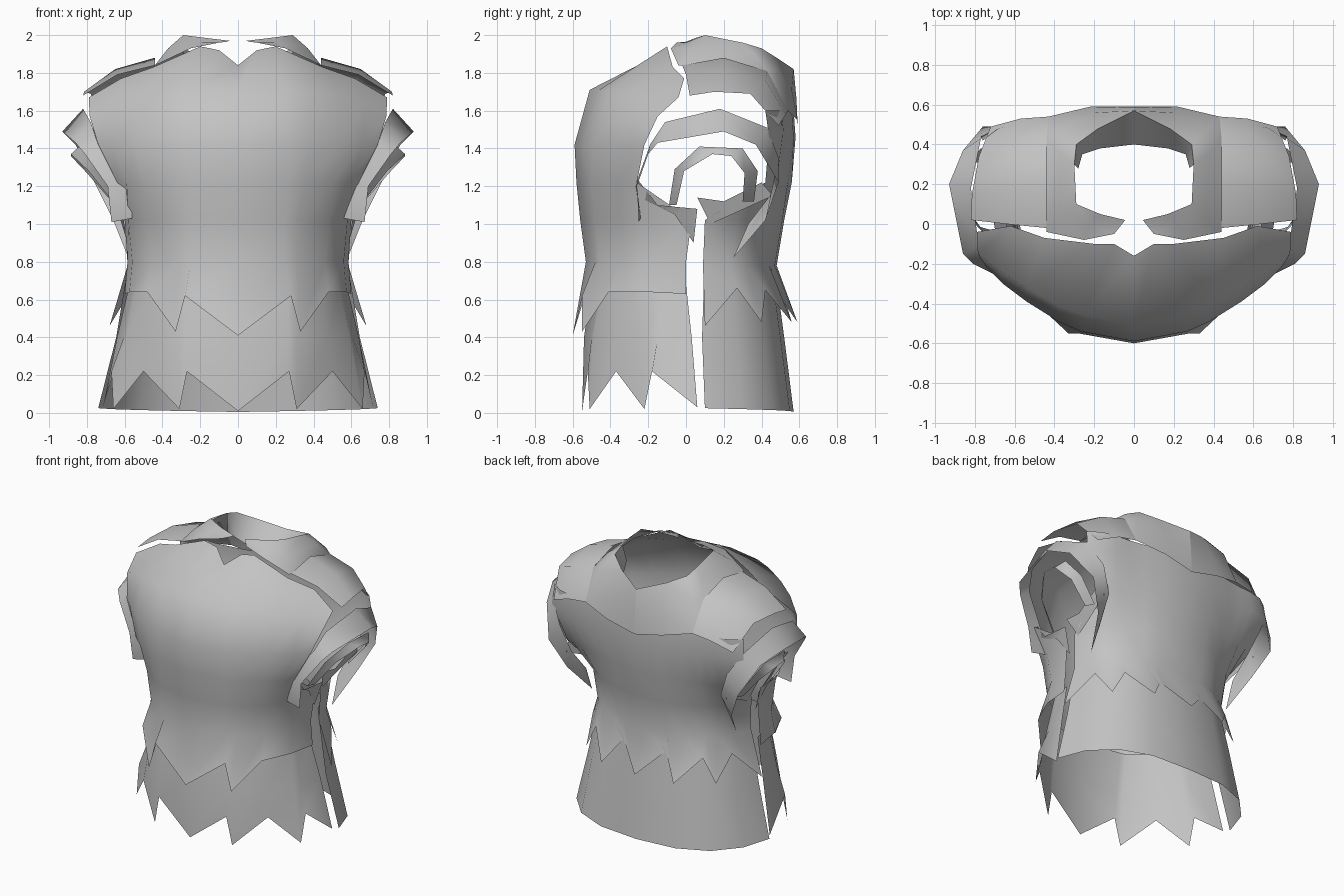
import bpy
from mathutils import Vector

cloth = bpy.data.materials.new("grey_cloth")
cloth.diffuse_color = (0.55, 0.55, 0.55, 1)


def sheet(name, rows, core):
    """Loft an open cloth sheet through rows of points, facing away from core."""
    n = len(rows[0])
    verts = [Vector(p) for r in rows for p in r]
    faces = [(j * n + i, j * n + i + 1, (j + 1) * n + i + 1, (j + 1) * n + i)
             for j in range(len(rows) - 1) for i in range(n - 1)]
    me = bpy.data.meshes.new(name)
    me.from_pydata(verts, [], faces)
    me.update()
    core = Vector(core)
    if sum(p.normal.dot(p.center - core) * p.area for p in me.polygons) < 0:
        me.flip_normals()
    for p in me.polygons:
        p.use_smooth = True
    me.materials.append(cloth)
    ob = bpy.data.objects.new(name, me)
    bpy.context.collection.objects.link(ob)
    return ob


def panel(name, rows, core=(0, 0.05, 1)):
    """Symmetric panel from half rows running from the centre to the side."""
    full = [[(-x, y, z) for x, y, z in reversed(r[1:])] + list(r) for r in rows]
    return sheet(name, full, core)


def pair(name, rows, core):
    """The same sheet on the right and the left."""
    for tag, s in (("right", 1), ("left", -1)):
        sheet(name + "_" + tag, [[(s * x, y, z) for x, y, z in r] for r in rows],
              (s * core[0], core[1], core[2]))


def level(z, *xy):
    return [(x, y, z) for x, y in xy]


# front of the tunic, ragged at the waist
panel("front_bodice", [
    [(0, -.60, .41), (.28, -.55, .62), (.33, -.55, .43), (.48, -.41, .64), (.575, -.2, .64), (.60, 0, .63)],
    level(.80, (0, -.53), (.25, -.48), (.31, -.46), (.46, -.34), (.56, -.18), (.585, 0)),
    level(1.02, (0, -.56), (.25, -.51), (.32, -.48), (.48, -.36), (.58, -.2), (.60, .03)),
    level(1.22, (0, -.58), (.26, -.53), (.35, -.50), (.5, -.41), (.59, -.33), (.64, -.26)),
    level(1.42, (0, -.59), (.27, -.54), (.38, -.49), (.54, -.39), (.66, -.3), (.74, -.22)),
    [(0, -.51, 1.71), (.25, -.46, 1.71), (.38, -.41, 1.7), (.54, -.32, 1.68), (.67, -.24, 1.64), (.785, -.15, 1.57)],
    [(0, -.16, 1.84), (.1, -.1, 1.92), (.2, -.1, 1.94), (.45, -.07, 1.83), (.62, -.01, 1.77), (.79, -.04, 1.67)],
])

# back of the tunic, ragged and flared at the waist
panel("back_bodice", [
    [(0, .59, .48), (.17, .47, .65), (.29, .56, .48), (.43, .42, .65), (.52, .40, .48), (.56, .27, .66), (.68, .1, .46)],
    level(.78, (0, .48), (.17, .47), (.28, .44), (.41, .37), (.48, .32), (.54, .24), (.585, .09)),
    level(1.02, (0, .52), (.18, .51), (.30, .47), (.43, .40), (.50, .35), (.56, .27), (.595, .1)),
    level(1.22, (0, .56), (.19, .54), (.32, .51), (.44, .48), (.52, .46), (.60, .44), (.66, .42)),
    level(1.46, (0, .58), (.2, .57), (.36, .54), (.49, .52), (.58, .51), (.69, .48), (.77, .44)),
    level(1.60, (0, .57), (.2, .56), (.35, .53), (.48, .51), (.57, .505), (.68, .48), (.76, .42)),
])

# front skirt with a zigzag hem
panel("front_skirt", [
    [(0, -.55, .01), (.27, -.52, .22), (.31, -.51, .02), (.5, -.37, .22), (.66, -.22, .02), (.67, -.18, .22), (.715, .06, .03)],
    level(.40, (0, -.54), (.27, -.5), (.31, -.49), (.48, -.35), (.59, -.2), (.605, -.15), (.64, .03)),
    level(.68, (0, -.5), (.26, -.45), (.3, -.44), (.44, -.32), (.54, -.17), (.55, -.12), (.575, 0)),
])

# back skirt with a plain hem
panel("back_skirt", [
    [(0, .57, .005), (.3, .55, .01), (.52, .46, .015), (.67, .30, .02), (.74, .1, .025)],
    level(.40, (0, .52), (.28, .50), (.47, .41), (.59, .27), (.645, .085)),
    level(.85, (0, .46), (.24, .44), (.4, .35), (.52, .22), (.57, .1)),
])

# collar yoke, hanging low at the nape and running over each shoulder to the throat
pair("collar_yoke", [
    [(0, .57, 1.82), (.18, .48, 1.88), (.29, .40, 1.93), (.30, .3, 1.96), (.29, .1, 2.0), (.17, .05, 1.985), (.045, .02, 1.97)],
    [(0, .585, 1.66), (.2, .56, 1.71), (.37, .48, 1.82), (.38, .36, 1.90), (.37, .03, 1.93), (.22, 0, 1.96), (.06, .0, 1.965)],
    [(0, .59, 1.50), (.22, .59, 1.55), (.43, .54, 1.60), (.44, .43, 1.81), (.44, -.04, 1.84), (.25, -.08, 1.93), (.1, -.05, 1.96)],
], (0, .2, 1.5))

# folded inside of the collar at the nape
panel("collar_lining", [
    [(0, .57, 1.82), (.18, .48, 1.88), (.29, .40, 1.93), (.30, .3, 1.96)],
    [(0, .40, 1.70), (.17, .38, 1.72), (.26, .35, 1.77), (.28, .28, 1.84)],
], (0, .8, 1.4))

# shoulder caps
pair("shoulder_cap", [
    [(.43, .54, 1.60), (.44, .43, 1.81), (.44, .2, 1.88), (.44, -.02, 1.84)],
    [(.57, .53, 1.58), (.63, .42, 1.76), (.65, .18, 1.82), (.64, 0, 1.79)],
    [(.72, .49, 1.52), (.78, .34, 1.69), (.815, .15, 1.70), (.82, .02, 1.68)],
], (.5, .2, 1.3))

# flared middle sleeve tier
pair("upper_sleeve", [
    [(.56, -.24, 1.03), (.56, -.27, 1.2), (.74, -.19, 1.42), (.78, -.11, 1.54), (.82, .18, 1.61),
     (.77, .43, 1.51), (.67, .49, 1.35), (.60, .46, 1.17), (.57, .33, 1.0)],
    [(.67, -.25, 1.01), (.69, -.26, 1.2), (.81, -.2, 1.37), (.86, -.15, 1.43), (.93, .2, 1.49),
     (.86, .37, 1.42), (.76, .49, 1.22), (.66, .42, 1.02), (.58, .25, .82)],
], (.68, .15, 1.28))

# small sleeve cuff
pair("lower_sleeve", [
    [(.62, -.09, 1.1), (.74, -.06, 1.29), (.84, .07, 1.41), (.84, .3, 1.40), (.77, .38, 1.28), (.64, .36, 1.12)],
    [(.65, -.05, 1.1), (.79, -.01, 1.28), (.885, .14, 1.37), (.885, .24, 1.36), (.80, .31, 1.27), (.67, .30, 1.12)],
], (.7, .15, 1.15))

# torn strips under the arms
pair("front_underarm", [
    [(.62, -.26, 1.24), (.64, -.15, 1.10), (.64, .06, 1.08)],
    [(.60, -.25, 1.14), (.61, -.06, 1.05), (.585, .04, .90)],
], (0, 0, 1))
pair("back_underarm", [
    [(.63, .06, 1.14), (.64, .2, 1.12), (.66, .40, 1.22)],
    [(.59, .13, 1.0), (.60, .22, 1.04), (.64, .46, 1.15)],
], (0, 0, 1))
